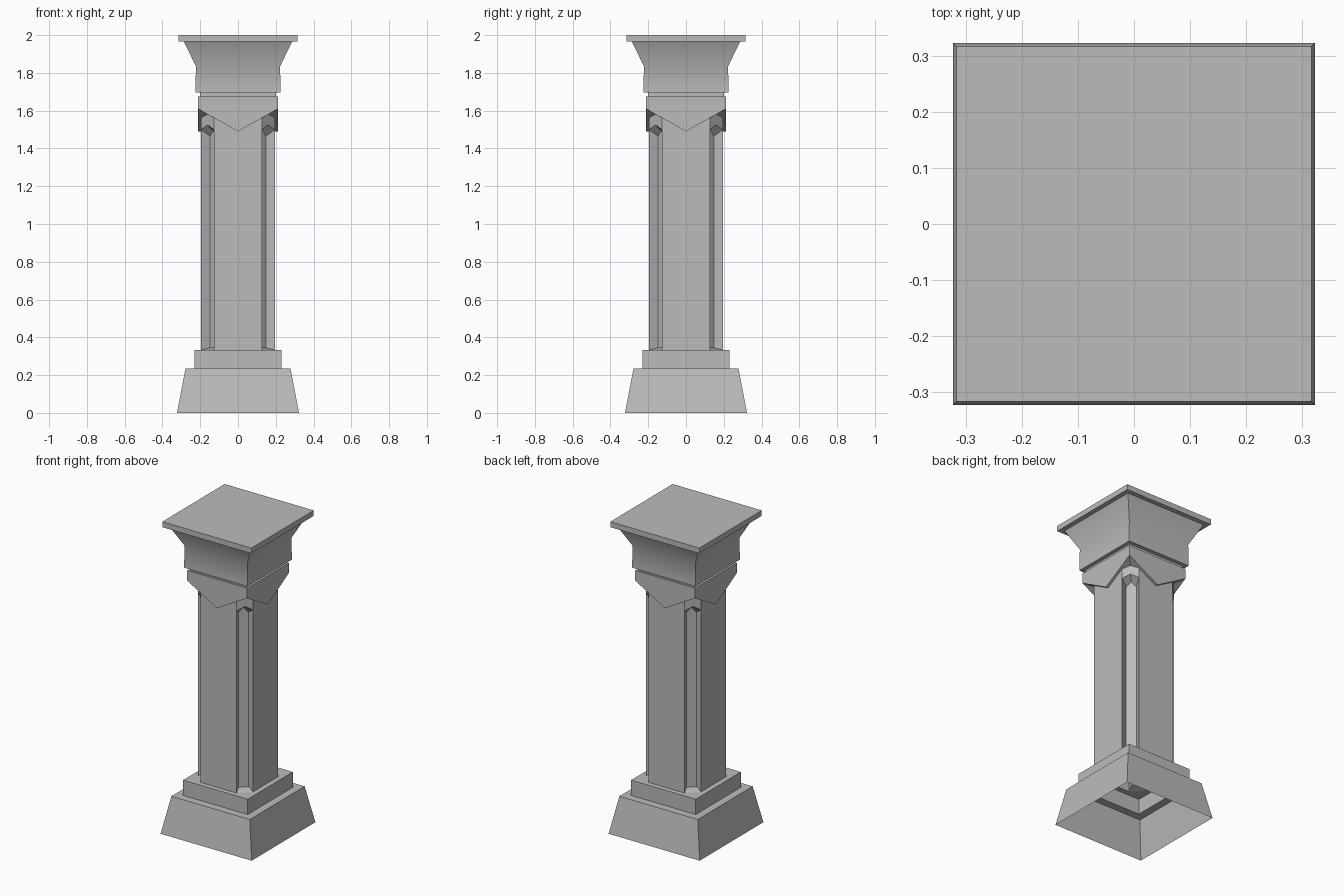
import bpy
from mathutils import Matrix, Vector

if "Cube" in bpy.data.objects:
    bpy.data.objects.remove(bpy.data.objects["Cube"])

stone = bpy.data.materials.new("grey stone")
stone.diffuse_color = (0.5, 0.5, 0.5, 1)
stone.use_nodes = True
stone.node_tree.nodes["Principled BSDF"].inputs["Base Color"].default_value = stone.diffuse_color


def build(name, faces, smooth=False):
    """Make one object from faces given for one side, repeated on all four sides."""
    index, verts, polys = {}, [], []
    for k in range(4):
        rot = Matrix.Rotation(k * 1.5707963268, 3, 'Z')
        for face in faces:
            poly = []
            for p in face:
                co = tuple(round(c, 5) + 0.0 for c in rot @ Vector(p))
                if co not in index:
                    index[co] = len(verts)
                    verts.append(co)
                poly.append(index[co])
            if len(set(poly)) > 2:
                polys.append(list(dict.fromkeys(poly)))
    mesh = bpy.data.meshes.new(name)
    mesh.from_pydata(verts, [], polys)
    mesh.materials.append(stone)
    obj = bpy.data.objects.new(name, mesh)
    bpy.context.collection.objects.link(obj)
    if smooth:
        bpy.ops.object.select_all(action='DESELECT')
        obj.select_set(True)
        bpy.context.view_layer.objects.active = obj
        bpy.ops.object.shade_smooth_by_angle(angle=0.7)
    return obj


def square_skin(profile):
    """Front side of a square lathe through (half width, height) points."""
    return [[(-a, -a, z), (a, -a, z), (b, -b, w), (-b, -b, w)]
            for (a, z), (b, w) in zip(profile, profile[1:])]


# Sloped foot and plinth, open underneath
build("foot", square_skin([(.323, 0), (.278, .235), (.229, .235)]))
build("plinth", square_skin([(.229, .235), (.229, .333), (.196, .333)]))

# Shaft: flat faces with an undercut, pointed groove in each chamfered corner
S, F = .196, .127          # half depth, half width of the flat faces
bot, top = .333, 1.65


def A(z): return (F, -S, z)
def B(z): return (.106, -.148, z)
def C(z): return (.148, -.106, z)
def D(z): return (S, -F, z)


outer_peak, inner_peak = (.1615, -.1615, 1.525), (.127, -.127, 1.5)
sill, spring, low = .345, 1.5, 1.465
build("shaft", [
    [(-F, -S, bot), A(bot), A(spring), A(top), (-F, -S, top), (-F, -S, spring)],
    [A(bot), B(sill), B(low), A(spring)],
    [B(sill), C(sill), C(low), inner_peak, B(low)],
    [C(sill), D(bot), D(spring), C(low)],
    [A(spring), B(low), inner_peak, outer_peak],      # groove ceiling
    [outer_peak, inner_peak, C(low), D(spring)],
    [A(spring), outer_peak, D(spring), D(top), A(top)],
    [A(bot), D(bot), C(sill), B(sill)],               # groove sill
    [A(bot), (S, -S, bot), D(bot)],
])

# Collar with a pointed lower edge on each side
H, h, tip, edge, rim = .212, .1, 1.49, 1.61, 1.675
mid = tip + (edge - tip) * h / H
build("collar", [
    [(-H, -H, edge), (0, -H, tip), (H, -H, edge), (H, -H, rim), (-H, -H, rim)],
    [(0, -H, tip), (0, -h, tip), (h, -h, mid), (H, -H, edge)],
    [(0, -h, tip), (0, -H, tip), (-H, -H, edge), (-h, -h, mid)],
])

# Recessed neck, flared capital and top slab
build("neck", square_skin([(H, rim), (.2, rim), (.2, 1.695), (.225, 1.695)]))
build("capital", square_skin([(.225, 1.695), (.223, 1.835), (.286, 1.965)]), smooth=True)
build("slab", square_skin([(.286, 1.965), (.316, 1.965), (.316, 2), (0, 2)]))
